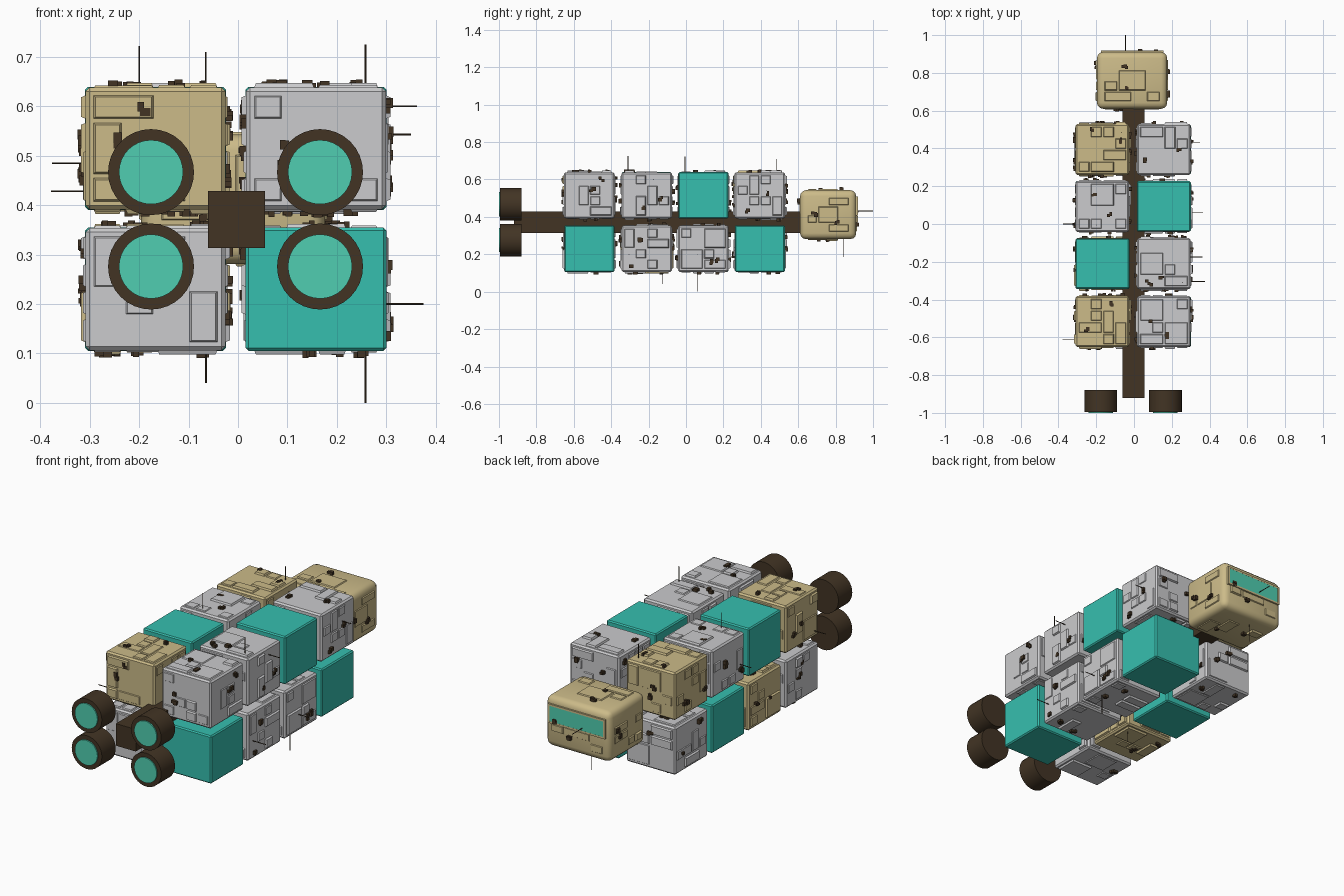
import bpy, bmesh, math, random
from mathutils import Vector, Matrix

random.seed(7)
if "Cube" in bpy.data.objects:
    bpy.data.objects.remove(bpy.data.objects["Cube"], do_unlink=True)


def material(name, rgb):
    lin = [((c / 255 + 0.055) / 1.055) ** 2.4 for c in rgb] + [1.0]
    m = bpy.data.materials.new(name)
    m.use_nodes = True
    m.diffuse_color = lin
    m.node_tree.nodes["Principled BSDF"].inputs["Base Color"].default_value = lin
    return m


TAN = material("tan hull", (204, 187, 137))
GREY = material("grey hull", (203, 203, 205))
TEAL = material("teal container", (54, 191, 175))
GLOW = material("glowing aqua", (80, 206, 177))
DARK = material("dark brown metal", (66, 52, 36))


def finish(bm, name, mats):
    bmesh.ops.recalc_face_normals(bm, faces=bm.faces)
    mesh = bpy.data.meshes.new(name)
    bm.to_mesh(mesh)
    bm.free()
    for m in mats:
        mesh.materials.append(m)
    ob = bpy.data.objects.new(name, mesh)
    bpy.context.scene.collection.objects.link(ob)
    return ob


def add_box(bm, centre, size, bevel=0.0, segments=1):
    mat = Matrix.Translation(centre) @ Matrix.Diagonal((*size, 1))
    verts = bmesh.ops.create_cube(bm, size=1, matrix=mat)["verts"]
    if bevel:
        edges = list({e for v in verts for e in v.link_edges})
        bmesh.ops.bevel(bm, geom=edges, offset=bevel, segments=segments,
                        profile=0.5, affect='EDGES')


# A raised block with sloping sides, standing on one face of a box
def add_plate(bm, centre, size, axis, sign, rect, height, slope, mat):
    u, v = (axis + 1) % 3, (axis + 2) % 3
    u0, u1, v0, v1 = rect
    rings = []
    for h, s in ((-0.003, 0), (height, slope)):
        ring = []
        for a, b in ((u0 + s, v0 + s), (u1 - s, v0 + s), (u1 - s, v1 - s), (u0 + s, v1 - s)):
            p = Vector(centre)
            p[axis] += sign * (size[axis] / 2 + h)
            p[u] += a
            p[v] += b
            ring.append(bm.verts.new(p))
        rings.append(ring)
    low, top = rings
    faces = [bm.faces.new(top), bm.faces.new(low)]
    faces += [bm.faces.new((low[i], low[i - 1], top[i - 1], top[i])) for i in range(4)]
    for f in faces:
        f.material_index = mat


# Random panels on a square grid, then clusters of small dark fittings
def add_details(bm, centre, size, margin):
    n = 4
    for axis in range(3):
        u, v = (axis + 1) % 3, (axis + 2) % 3
        wu, wv = size[u] - 2 * margin, size[v] - 2 * margin
        for sign in (-1, 1):
            used = set()
            for _ in range(9):
                i, j = random.randrange(n), random.randrange(n)
                a, b = random.choice(((1, 1), (1, 1), (2, 1), (1, 2), (2, 2)))
                cells = {(x, y) for x in range(i, i + a) for y in range(j, j + b)}
                if i + a > n or j + b > n or cells & used:
                    continue
                used |= cells
                rect = (wu * (i / n - .5) + .003, wu * ((i + a) / n - .5) - .003,
                        wv * (j / n - .5) + .003, wv * ((j + b) / n - .5) - .003)
                add_plate(bm, centre, size, axis, sign, rect,
                          random.choice((.004, .005, .009)), .005, 0)
            for _ in range(2):
                cu, cv = random.uniform(-.42, .42) * wu, random.uniform(-.42, .42) * wv
                for _ in range(random.randint(2, 3)):
                    a, b = random.uniform(.005, .011), random.uniform(.005, .011)
                    add_plate(bm, centre, size, axis, sign, (cu - a, cu + a, cv - b, cv + b),
                              random.uniform(.009, .016), 0, 1)
                    cu += random.uniform(-.014, .014)
                    cv += random.uniform(-.014, .014)


def panelled_box(name, centre, size, mat, bevel, segments=1):
    bm = bmesh.new()
    add_box(bm, centre, size, bevel, segments)
    add_details(bm, centre, size, bevel + .004)
    return finish(bm, name, (mat, DARK))


# Cargo modules: two columns, two levels, four rows from front to back
ROWS = {"front": -.517, "mid_front": -.21, "mid_back": .093, "back": .395}
LAYOUT = (("right_upper", -.167, .515, (TAN, TEAL, GREY, TAN)),
          ("left_upper", .158, .515, (GREY, GREY, TEAL, GREY)),
          ("right_lower", -.167, .23, (GREY, TAN, TEAL, GREY)),
          ("left_lower", .158, .23, (TEAL, GREY, GREY, TEAL)))
for column, x, z, colours in LAYOUT:
    for (row, y), mat in zip(ROWS.items(), colours):
        name = f"{column}_{row}_module"
        if mat is TEAL:
            bm = bmesh.new()
            add_box(bm, (x, y, z), (.285, .267, .249), .006)
            finish(bm, name, (TEAL,))
        else:
            panelled_box(name, (x, y, z), (.283, .27, .247), mat, .008)

# Central spine
bm = bmesh.new()
add_box(bm, (-.003, -.15, .371), (.115, 1.54, .115))
finish(bm, "spine", (DARK,))

# Cabin with window
cabin = panelled_box("cabin", (-.01, .76, .412), (.372, .3, .262), TAN, .032, 3)
bm = bmesh.new()
add_box(bm, (-.01, .914, .458), (.31, .009, .08))
finish(bm, "cabin_window", (GLOW,))
bm = bmesh.new()
for z in (.413, .503):
    add_box(bm, (-.01, .913, z), (.33, .012, .01))
for x in (-.17, .15):
    add_box(bm, (x, .913, .458), (.01, .012, .1))
finish(bm, "window_frame", (TAN,))


# Engines: dark drums with a glowing disc
def cylinder(name, centre, radius, depth, mat, axis, sides):
    bm = bmesh.new()
    turn = Vector((0, 0, 1)).rotation_difference(Vector(axis)).to_matrix().to_4x4()
    bmesh.ops.create_cone(bm, cap_ends=True, segments=sides, radius1=radius, radius2=radius,
                          depth=depth, matrix=Matrix.Translation(centre) @ turn)
    return finish(bm, name, (mat,))


for side, x in (("right", -.176), ("left", .166)):
    for level, z in (("upper", .467), ("lower", .276)):
        cylinder(f"{side}_{level}_engine", (x, -.937, z), .087, .114, DARK, (0, 1, 0), 32)
        cylinder(f"{side}_{level}_engine_glow", (x, -.985, z), .065, .03, GLOW, (0, 1, 0), 32)

# Antennas, each given by its foot and tip
ANTENNAS = (((.258, -.31, .63), (0, 0, .095)), ((-.2, -.005, .63), (0, 0, .092)),
            ((-.065, .485, .63), (0, 0, .08)), ((.258, .06, .11), (0, 0, -.11)),
            ((-.065, -.125, .11), (0, 0, -.07)), ((-.045, .84, .285), (0, 0, -.1)),
            ((.295, .43, .543), (.055, 0, 0)), ((.295, -.175, .6), (.067, 0, 0)),
            ((.295, -.305, .2), (.08, 0, 0)), ((.295, .06, .2), (.07, 0, 0)),
            ((-.305, 0, .485), (-.071, 0, 0)), ((-.305, -.61, .428), (-.073, 0, 0)),
            ((-.045, .9, .432), (0, .1, 0)))
for foot, reach in ANTENNAS:
    foot, reach = Vector(foot), Vector(reach)
    cylinder("antenna", foot + reach / 2, .002, reach.length, DARK, reach.normalized(), 6)

# Smooth the rounded parts, keeping hard edges sharp
bpy.ops.object.select_all(action='DESELECT')
for ob in bpy.context.scene.objects:
    if ob.name.endswith("engine") or ob is cabin:
        ob.select_set(True)
        bpy.context.view_layer.objects.active = ob
bpy.ops.object.shade_smooth_by_angle(angle=math.radians(32))
